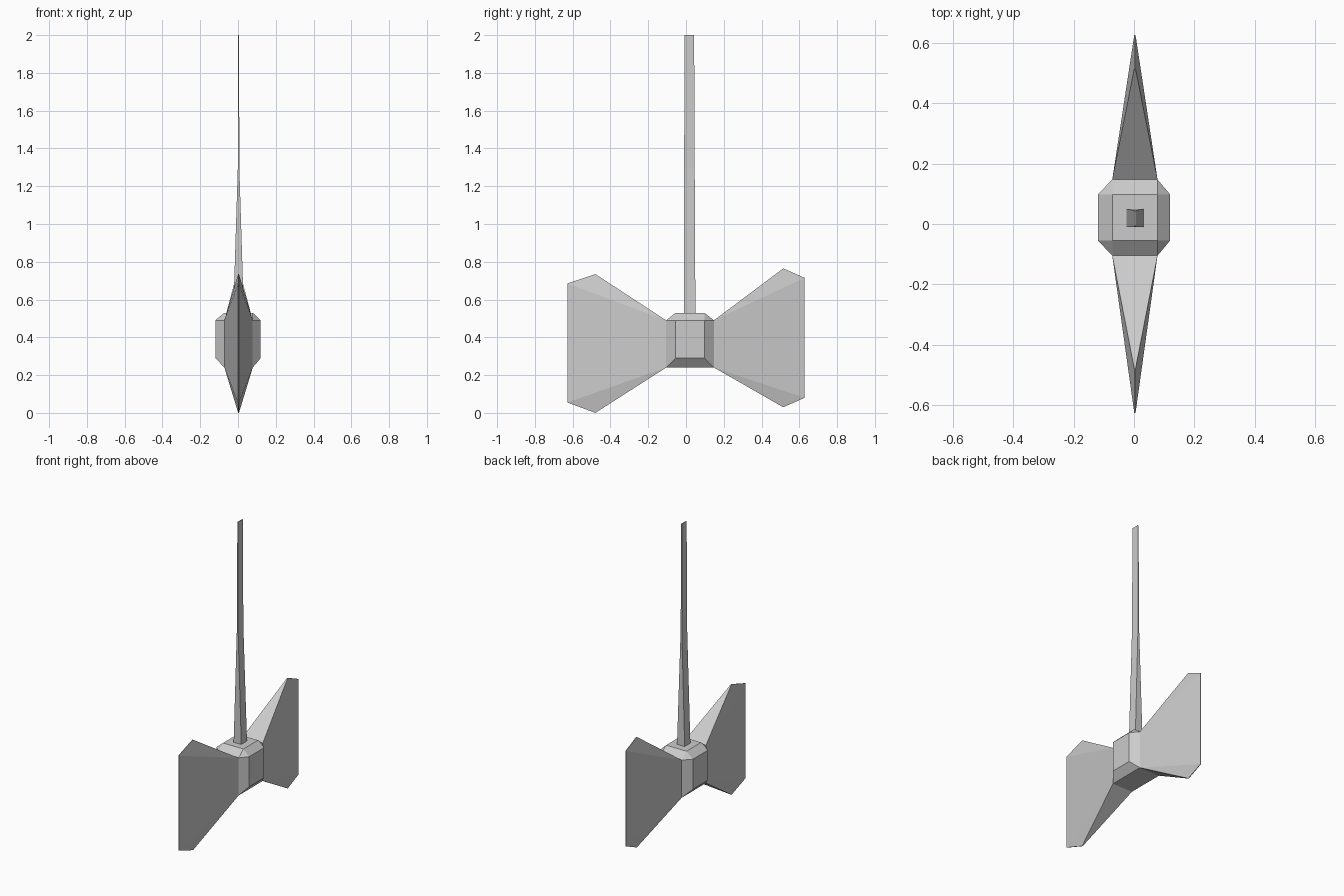
import bpy, bmesh

if "Cube" in bpy.data.objects:
    bpy.data.objects.remove(bpy.data.objects["Cube"])


def hull(name, points):
    """Make a faceted convex solid around the given points."""
    bm = bmesh.new()
    for p in points:
        bm.verts.new(p)
    bmesh.ops.convex_hull(bm, input=bm.verts[:])
    bmesh.ops.dissolve_limit(bm, angle_limit=0.01, verts=bm.verts[:], edges=bm.edges[:])
    bmesh.ops.recalc_face_normals(bm, faces=bm.faces[:])
    mesh = bpy.data.meshes.new(name)
    bm.to_mesh(mesh)
    bm.free()
    ob = bpy.data.objects.new(name, mesh)
    bpy.context.collection.objects.link(ob)
    return ob


def grid(xs, ys, zs):
    return [(x, y, z) for x in xs for y in ys for z in zs]


# chamfered hub: side faces, blade sockets, top face
X = (-0.072, 0.078)
hull("hub",
     grid((-0.12, 0.12), (-0.055, 0.098), (0.29, 0.49))
     + grid(X, (-0.105, 0.148), (0.24, 0.49))
     + grid(X, (-0.055, 0.098), (0.53,)))

# wedge blades: socket rectangle running out to a thin cutting edge
blades = {
    "front_blade": (-0.105, [(-0.48, 0.735), (-0.628, 0.685), (-0.628, 0.055), (-0.48, 0.0)]),
    "back_blade": (0.148, [(0.515, 0.765), (0.628, 0.715), (0.628, 0.08), (0.515, 0.03)]),
}
for name, (root, outline) in blades.items():
    edge = [(x, y, z) for x in (0.001, 0.005) for y, z in outline]
    hull(name, grid(X, (root,), (0.24, 0.49)) + edge)

# handle: tapered shaft, thin in x towards the end
sections = [(0.50, 0.029, -0.01, 0.05), (1.3, 0.004, -0.01, 0.046), (2.0, 0.003, -0.007, 0.043)]
bm = bmesh.new()
rings = [[bm.verts.new((0.003 + sx * w, y, z))
          for sx, y in ((-1, y0), (1, y0), (1, y1), (-1, y1))]
         for z, w, y0, y1 in sections]
for a, b in zip(rings, rings[1:]):
    for i in range(4):
        j = (i + 1) % 4
        bm.faces.new((a[i], a[j], b[j], b[i]))
bm.faces.new(rings[0][::-1])
bm.faces.new(rings[-1])
bmesh.ops.recalc_face_normals(bm, faces=bm.faces[:])
mesh = bpy.data.meshes.new("handle")
bm.to_mesh(mesh)
bm.free()
bpy.context.collection.objects.link(bpy.data.objects.new("handle", mesh))
